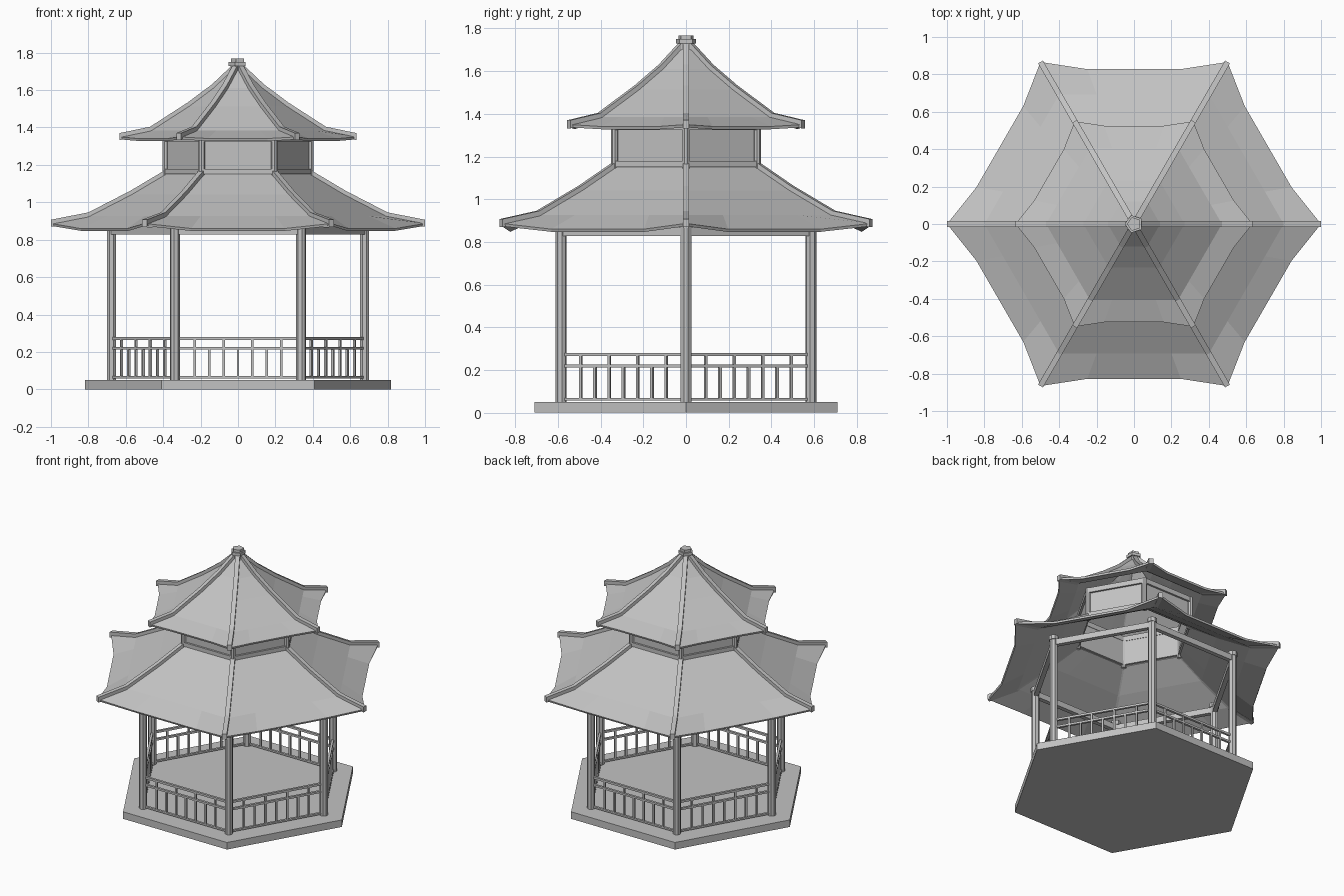
import bpy, bmesh
from math import cos, sin, pi, sqrt
from mathutils import Vector, Matrix

cube = bpy.data.objects.get("Cube")
if cube:
    bpy.data.objects.remove(cube, do_unlink=True)

stone = bpy.data.materials.new("stone grey")
stone.use_nodes = True
GREY = (0.54, 0.54, 0.54, 1)
stone.diffuse_color = GREY
stone.node_tree.nodes["Principled BSDF"].inputs["Base Color"].default_value = GREY

APO = sqrt(3) / 2  # apothem of a unit hexagon
UP = Vector((0, 0, 1))


def finish(name, bm):
    bmesh.ops.recalc_face_normals(bm, faces=bm.faces)
    mesh = bpy.data.meshes.new(name)
    bm.to_mesh(mesh)
    bm.free()
    mesh.materials.append(stone)
    obj = bpy.data.objects.new(name, mesh)
    bpy.context.collection.objects.link(obj)
    return obj


def corner(i, radius, z=0.0):
    return Vector((radius * cos(i * pi / 3), radius * sin(i * pi / 3), z))


def prism(bm, centre, radius, z0, z1, sides, turn=0.0):
    place = Matrix.Translation((centre.x, centre.y, (z0 + z1) / 2)) @ Matrix.Rotation(turn, 4, 'Z')
    bmesh.ops.create_cone(bm, cap_ends=True, segments=sides, radius1=radius,
                          radius2=radius, depth=z1 - z0, matrix=place)


def sweep(bm, points, side, width, up, down):
    """Rectangular bar following points, with side as its horizontal axis."""
    rings = [[bm.verts.new(p + side * (s * width / 2) + UP * h)
              for s, h in ((-1, -down), (1, -down), (1, up), (-1, up))] for p in points]
    for a, b in zip(rings, rings[1:]):
        for k in range(4):
            n = (k + 1) % 4
            bm.faces.new((a[k], a[n], b[n], b[k]))
    bm.faces.new(rings[0])
    bm.faces.new(rings[-1])


def hex_bars(name, radius, z0, z1, width):
    """Horizontal bars along the six sides of a hexagon."""
    bm = bmesh.new()
    for i in range(6):
        side = corner(i + 0.5, 1)
        sweep(bm, [corner(i, radius, z0), corner(i + 1, radius, z0)], side, width, z1 - z0, 0)
    return finish(name, bm)


def hex_posts(name, radius, size, z0, z1, sides=8):
    bm = bmesh.new()
    for i in range(6):
        prism(bm, corner(i, radius), size, z0, z1, sides, i * pi / 3 + pi / sides)
    return finish(name, bm)


def roof(name, profile, eave_apothem, eave_z):
    """Six flared panels; only the eave row sags between upturned corners."""
    bm = bmesh.new()
    for i in range(6):
        rows = []
        for r, z in profile:
            a, b = corner(i, r, z), corner(i + 1, r, z)
            row = [a, a.lerp(b, 0.25), a.lerp(b, 0.75), b]
            if (r, z) == profile[-1]:
                shift = corner(i + 0.5, eave_apothem - r * APO)
                for k in (1, 2):
                    row[k] = row[k] + shift
                    row[k].z = eave_z
            rows.append([bm.verts.new(p) for p in row])
        for p, q in zip(rows, rows[1:]):
            for k in range(3):
                bm.faces.new((p[k], q[k], q[k + 1], p[k + 1]))
    bmesh.ops.remove_doubles(bm, verts=bm.verts, dist=0.0005)
    obj = finish(name, bm)
    thick = obj.modifiers.new("thickness", 'SOLIDIFY')
    thick.thickness = 0.014
    thick.offset = -1

    # Hip ridges following the six corners
    bm = bmesh.new()
    for i in range(6):
        path = [corner(i, r, z) for r, z in profile]
        sweep(bm, path, corner(i + 1.5, 1), 0.03, 0.02, 0.018)
    finish(name + "_ridges", bm)


# Platform
bm = bmesh.new()
for_centre = Vector((0, 0, 0))
bmesh.ops.create_circle(bm, cap_ends=True, segments=6, radius=0.818,
                        matrix=Matrix.Rotation(pi / 2, 4, 'Z'))
bm.free()
bm = bmesh.new()
base = [bm.verts.new(corner(i, 0.818)) for i in range(6)]
slab = bmesh.ops.extrude_face_region(bm, geom=[bm.faces.new(base)])
bmesh.ops.translate(bm, vec=UP * 0.05,
                    verts=[v for v in slab["geom"] if isinstance(v, bmesh.types.BMVert)])
finish("platform", bm)

# Main columns and the beams they carry
COL = 0.676
hex_posts("columns", COL, 0.027, 0.05, 0.89)
hex_posts("column_caps", COL, 0.032, 0.865, 0.895)
hex_bars("eave_beams", COL, 0.827, 0.868, 0.03)

# Railings
for part, low, high in (("bottom_rail", 0.058, 0.07), ("middle_rail", 0.212, 0.226),
                        ("top_rail", 0.265, 0.28)):
    hex_bars(part, COL, low, high, 0.016)
bm = bmesh.new()
for i in range(6):
    a, b = corner(i, COL), corner(i + 1, COL)
    along = (b - a).normalized()
    mid = (a + b) / 2
    for k in range(-3, 4):
        top = 0.27 if k % 2 else 0.215
        foot = mid + along * (k * 0.077)
        prism(bm, foot, 0.009, 0.06, top, 4, i * pi / 3 + pi / 6 + pi / 4)
finish("balusters", bm)

# Lower roof
roof("lower_roof", [(0.39, 1.152), (0.575, 1.042), (0.8, 0.926), (1.0, 0.887)], 0.828, 0.86)

# Upper storey: posts, wall panels, sill and head rails
hex_posts("upper_posts", 0.386, 0.018, 1.13, 1.36)
hex_bars("upper_walls", 0.38, 1.15, 1.36, 0.01)
hex_bars("upper_sill", 0.386, 1.15, 1.178, 0.026)
hex_bars("upper_head", 0.386, 1.325, 1.36, 0.026)

# Upper roof
roof("upper_roof", [(0.015, 1.728), (0.14, 1.61), (0.27, 1.513), (0.47, 1.384), (0.634, 1.35)],
     0.525, 1.341)

# Finial
bm = bmesh.new()
for size, low, high in ((0.04, 1.70, 1.735), (0.05, 1.73, 1.75), (0.038, 1.75, 1.768)):
    prism(bm, Vector((0, 0, 0)), size, low, high, 5, pi / 10)
finish("finial", bm)
